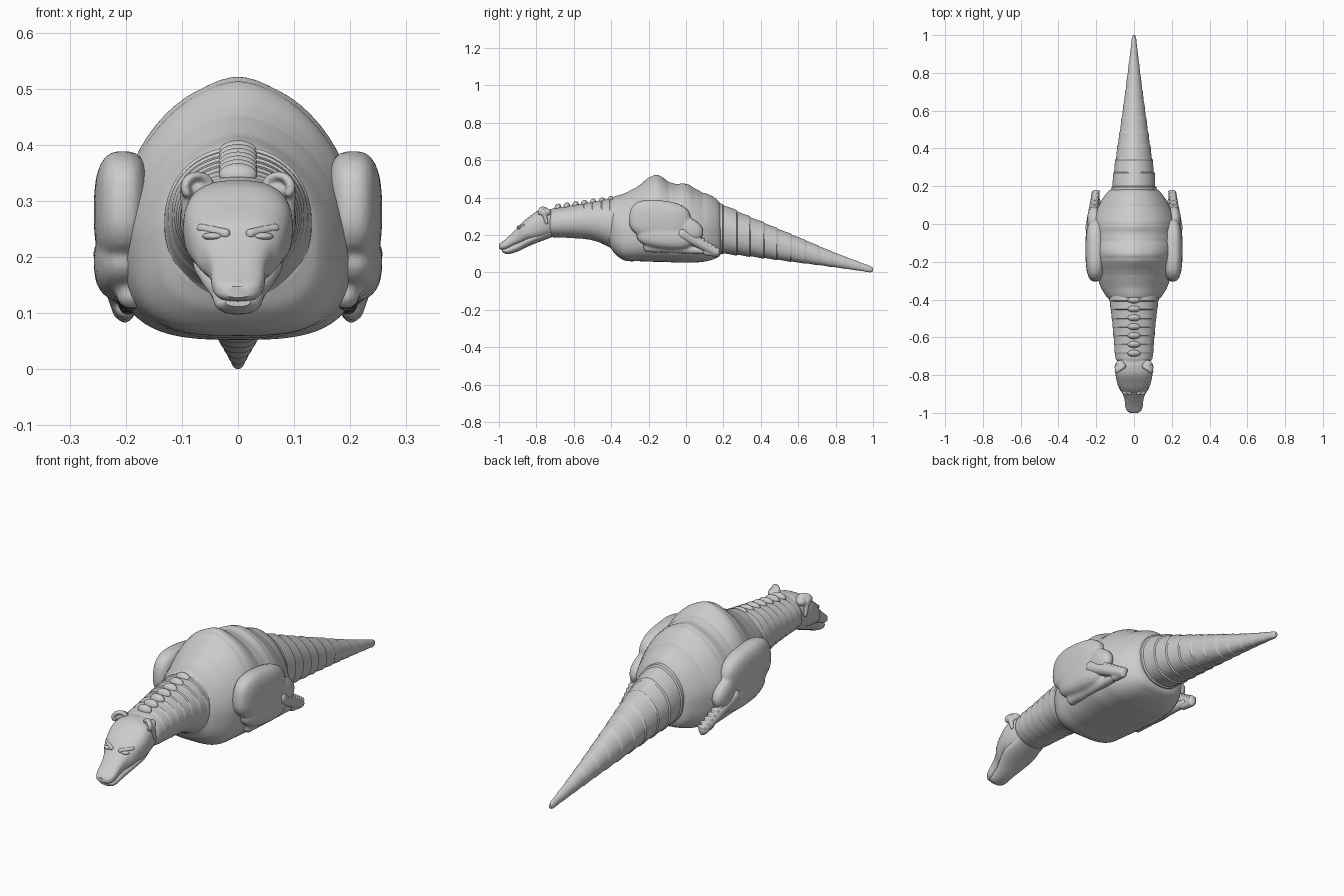
import bpy, bmesh, math
from mathutils import Vector, Matrix

def finish(name, bm, angle=40):
    bmesh.ops.recalc_face_normals(bm, faces=bm.faces)
    me = bpy.data.meshes.new(name)
    bm.to_mesh(me)
    bm.free()
    ob = bpy.data.objects.new(name, me)
    bpy.context.collection.objects.link(ob)
    bpy.ops.object.select_all(action='DESELECT')
    ob.select_set(True)
    bpy.context.view_layer.objects.active = ob
    bpy.ops.object.shade_smooth_by_angle(angle=math.radians(angle))
    return ob

def sample(st, y):
    # Smooth interpolation between the stations
    i = max(k for k in range(len(st) - 1) if st[k][0] <= y + 1e-9)
    a, b = st[i], st[i + 1]
    p, q = st[max(i - 1, 0)], st[min(i + 2, len(st) - 1)]
    h = b[0] - a[0]
    t = (y - a[0]) / h
    out = []
    for k in range(1, 4):
        m0 = (b[k] - p[k]) / (b[0] - p[0]) * h
        m1 = (q[k] - a[k]) / (q[0] - a[0]) * h
        out.append((2*t**3 - 3*t*t + 1) * a[k] + (t**3 - 2*t*t + t) * m0
                   + (3*t*t - 2*t**3) * b[k] + (t**3 - t*t) * m1)
    return out

def loft(name, st, rows, top=2, bottom=2, mid=0.5, bump=None, n=64, angle=40):
    # Stations are (y, low z, high z, half width); sections are superellipses
    bm = bmesh.new()
    rings = []
    for r in range(rows + 1):
        y = st[0][0] + (st[-1][0] - st[0][0]) * r / rows
        lo, hi, w = sample(st, y)
        zc = lo + (hi - lo) * mid
        ring = []
        for k in range(n):
            a = 2 * math.pi * k / n
            c, s = math.cos(a), math.sin(a)
            e = top if s > 0 else bottom
            x = w * math.copysign(abs(c) ** (2 / e), c)
            z = math.copysign(abs(s) ** (2 / e), s) * ((hi - zc) if s > 0 else (zc - lo))
            f = 1 + (bump(y, a) if bump else 0)
            ring.append(bm.verts.new((x * f, y, zc + z * f)))
        rings.append(ring)
    for a, b in zip(rings, rings[1:]):
        for k in range(n):
            bm.faces.new((a[k], a[(k + 1) % n], b[(k + 1) % n], b[k]))
    bm.faces.new(rings[0])
    bm.faces.new(rings[-1])
    return finish(name, bm, angle)

def blob(bm, loc, rad, tilt=0, power=2.0, yaw=0):
    # Rounded superellipsoid, tilted about x and turned about z
    vs = bmesh.ops.create_uvsphere(bm, u_segments=28, v_segments=18, radius=1)['verts']
    m = Matrix.Rotation(yaw, 3, 'Z') @ Matrix.Rotation(tilt, 3, 'X')
    for v in vs:
        s = sum(abs(c) ** power for c in v.co) ** (-1 / power)
        v.co = m @ Vector(c * s * r for c, r in zip(v.co, rad)) + Vector(loc)

def tube(bm, a, b, r0, r1, count=14):
    for i in range(count + 1):
        t = i / count
        r = r0 + (r1 - r0) * t
        blob(bm, Vector(a).lerp(Vector(b), t), (r, r, r))

def mirrored(name, bm, voxel=0):
    ob = finish(name, bm, 50)
    if voxel:
        m = ob.modifiers.new('merge', 'REMESH')
        m.mode, m.voxel_size, m.use_smooth_shade = 'VOXEL', voxel, True
        m = ob.modifiers.new('soften', 'SMOOTH')
        m.factor, m.iterations = 0.5, 4
    ob.modifiers.new('mirror', 'MIRROR')
    return ob

# Body with rows of soft back plates
def plates(y, a):
    s = math.sin(a)
    if s < 0 or y < -0.36:
        return 0
    row = abs(math.sin(math.pi * (y + 0.36) / 0.09)) ** 0.5
    col = abs(math.cos(a * 4.5 - math.pi * 2.25)) ** 0.5
    return (0.035 * row * (0.4 + 0.6 * col) - 0.022) * s * min(1, (y + 0.36) * 5)

loft('body', [(-0.41, .15, .385, .115), (-0.385, .105, .405, .145), (-0.33, .065, .422, .178),
              (-0.25, .06, .465, .20), (-0.17, .057, .52, .213), (-0.09, .055, .485, .22),
              (-0.05, .053, .47, .22), (0, .053, .475, .215), (0.05, .053, .445, .205),
              (0.11, .06, .42, .18), (0.15, .072, .40, .155), (0.18, .088, .375, .127),
              (0.19, .11, .35, .10)], 110, top=1.75, bottom=3.2, mid=0.45, bump=plates)

# Tail of overlapping rings
def tail_rings(y, a):
    f = ((1 - y) / 0.073) % 1
    side = 0.012 * abs(math.cos(a * 3.5 - math.pi * 1.75)) ** 0.5 if math.sin(a) > 0 else 0
    return 0.05 * (1 - f) ** 1.5 - 0.02 + side

loft('tail', [(0.15, .105, .375, .118), (0.22, .098, .352, .113), (0.3, .09, .315, .103),
              (0.4, .078, .272, .088), (0.6, .053, .188, .059), (0.8, .027, .104, .033),
              (0.95, .006, .047, .015), (0.985, .001, .034, .011), (1.0, .006, .024, .005)],
     170, top=1.75, bottom=2.4, bump=tail_rings, n=48, angle=35)

# Neck with skin folds
def folds(y, a):
    f = ((y + 0.73) / 0.046) % 1
    return (0.045 * (1 - f) ** 1.4 - 0.02) * (0.35 + 0.65 * max(0, math.sin(a)))

loft('neck', [(-0.73, .192, .335, .085), (-0.71, .188, .342, .098), (-0.6, .183, .36, .108),
              (-0.5, .172, .378, .117), (-0.42, .14, .392, .128), (-0.36, .10, .40, .135)],
     90, top=2.1, bottom=2.2, mid=0.5, bump=folds)

# Neck crest
bm = bmesh.new()
for i in range(7):
    y = -0.685 + 0.047 * i
    blob(bm, (0, y, 0.347 + 0.0068 * 7 * i / 7), (0.034, 0.017, 0.021), -0.4)
finish('neck_crest', bm)

# Head
loft('head', [(-1.0, .128, .148, .02), (-0.99, .122, .158, .036), (-0.965, .122, .178, .046),
              (-0.93, .136, .21, .050), (-0.9, .148, .24, .060), (-0.875, .155, .268, .076),
              (-0.845, .165, .292, .088), (-0.8, .168, .325, .097), (-0.76, .178, .336, .095),
              (-0.72, .19, .335, .085), (-0.68, .20, .325, .07)],
     60, top=2.7, bottom=2.5, mid=0.5, n=48)
loft('lower_jaw', [(-0.985, .112, .128, .022), (-0.97, .102, .132, .035), (-0.95, .098, .14, .041),
                   (-0.9, .112, .17, .050), (-0.85, .136, .20, .069), (-0.8, .157, .22, .08),
                   (-0.72, .187, .25, .07)], 40, top=2, bottom=2.2, n=40)

# Nose
bm = bmesh.new()
blob(bm, (0, -0.985, 0.146), (0.021, 0.013, 0.014))
finish('nose', bm)

# Ears, with a raised rim and a cupped centre
bm = bmesh.new()
for i in range(15):
    t = math.radians(-30 + 240 * i / 14)
    blob(bm, (0.072 + 0.022 * math.cos(t), -0.765 - 0.014 * math.cos(t), 0.324 + 0.021 * math.sin(t)),
         (0.009, 0.014, 0.008))
blob(bm, (0.072, -0.745, 0.322), (0.024, 0.025, 0.02))
tube(bm, (0.09, -0.76, 0.32), (0.092, -0.745, 0.265), 0.014, 0.009, 8)
mirrored('ears', bm, 0.004)

# Eyes and brows
bm = bmesh.new()
blob(bm, (0.046, -0.892, 0.237), (0.018, 0.012, 0.007), 0, 2, 0.4)
mirrored('eyes', bm)
bm = bmesh.new()
tube(bm, (0.022, -0.897, 0.242), (0.066, -0.868, 0.252), 0.009, 0.008, 8)
mirrored('brows', bm, 0.003)

# Folded legs: thigh, knee and shin
bm = bmesh.new()
blob(bm, (0.205, -0.14, 0.28), (0.052, 0.165, 0.105), -0.12, 2.8)
blob(bm, (0.205, -0.19, 0.315), (0.046, 0.095, 0.068), 0, 2.6)
blob(bm, (0.205, -0.11, 0.19), (0.052, 0.155, 0.065), -0.1, 2.5)
blob(bm, (0.212, 0.02, 0.225), (0.036, 0.075, 0.06), -0.6, 2.3)
tube(bm, (0.19, -0.2, 0.135), (0.195, 0.12, 0.115), 0.028, 0.02)
mirrored('legs', bm, 0.007)

# Feet with knobbly toes along the upper edge
bm = bmesh.new()
tube(bm, (0.226, -0.02, 0.205), (0.203, 0.16, 0.108), 0.032, 0.022)
for i in range(8):
    t = i / 7
    p = Vector((0.222, 0.03, 0.212)).lerp(Vector((0.2, 0.172, 0.122)), t)
    blob(bm, p, (0.022, 0.009, 0.011), -0.5)
tube(bm, (0.2, 0.11, 0.11), (0.202, 0.165, 0.098), 0.02, 0.015, 8)
mirrored('feet', bm, 0.004)
